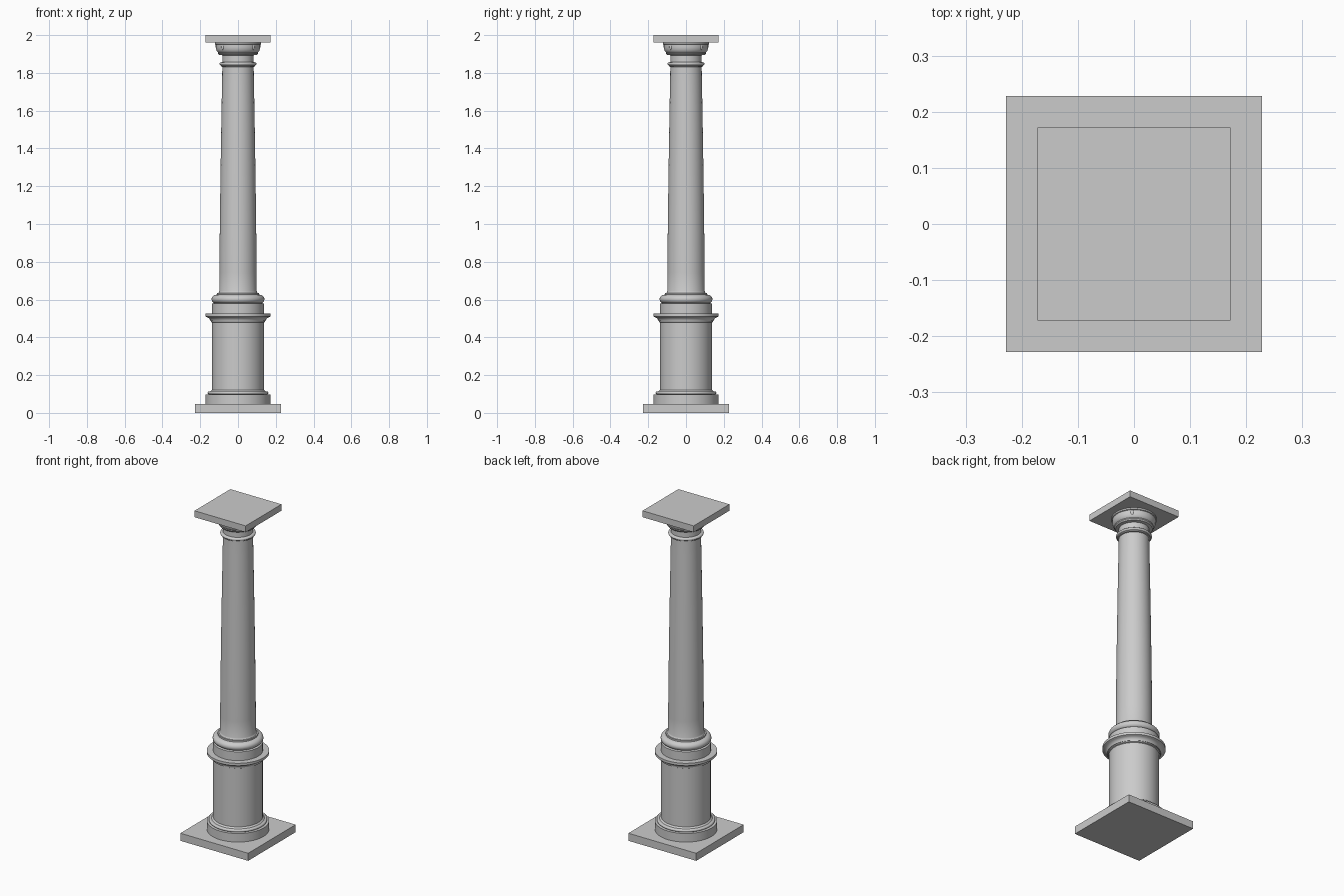
import bpy, bmesh, math
from mathutils import Matrix

if "Cube" in bpy.data.objects:
    bpy.data.objects.remove(bpy.data.objects["Cube"])

SEGMENTS = 48


def finish(name, bm, smooth=True):
    bmesh.ops.recalc_face_normals(bm, faces=bm.faces)
    mesh = bpy.data.meshes.new(name)
    bm.to_mesh(mesh)
    bm.free()
    obj = bpy.data.objects.new(name, mesh)
    bpy.context.collection.objects.link(obj)
    if smooth:
        bpy.ops.object.select_all(action='DESELECT')
        obj.select_set(True)
        bpy.context.view_layer.objects.active = obj
        bpy.ops.object.shade_smooth_by_angle(angle=math.radians(35))
    return obj


def slab(name, half, z0, z1):
    bm = bmesh.new()
    bmesh.ops.create_cube(bm, size=1, matrix=Matrix.Translation((0, 0, (z0 + z1) / 2))
                          @ Matrix.Diagonal((2 * half, 2 * half, z1 - z0, 1)))
    return finish(name, bm, False)


def lathe(name, profile):
    """Turn (radius, height) points around z and cap both ends."""
    bm = bmesh.new()
    rings = []
    for r, z in profile:
        rings.append([bm.verts.new((r * math.cos(a), r * math.sin(a), z))
                      for a in (2 * math.pi * i / SEGMENTS for i in range(SEGMENTS))])
    for low, high in zip(rings, rings[1:]):
        for i in range(SEGMENTS):
            j = (i + 1) % SEGMENTS
            bm.faces.new((low[i], low[j], high[j], high[i]))
    bm.faces.new(rings[0])
    bm.faces.new(rings[-1])
    return finish(name, bm)


def arc(r, z, rr, rz, start, end, steps=8):
    """Elliptical arc of profile points, angles in degrees."""
    angles = [math.radians(start + (end - start) * i / steps) for i in range(steps + 1)]
    return [(r + rr * math.cos(a), z + rz * math.sin(a)) for a in angles]


# Square plinth and square top slab
slab("plinth", 0.228, 0.0, 0.046)
slab("abacus", 0.172, 1.961, 2.0)

# Round pedestal with stepped foot and flared cornice
lathe("pedestal",
      [(0.172, 0.046), (0.172, 0.098), (0.160, 0.098)]
      + arc(0.153, 0.106, 0.008, 0.008, -90, 90, 6)
      + [(0.146, 0.114), (0.137, 0.122), (0.137, 0.478), (0.143, 0.481), (0.143, 0.487)]
      + arc(0.172, 0.482, 0.026, 0.026, 170, 100, 6)
      + [(0.172, 0.510), (0.172, 0.525), (0.137, 0.525)])

# Column base: drum and rounded torus
lathe("column_base",
      [(0.137, 0.525), (0.137, 0.578)]
      + arc(0.112, 0.602, 0.028, 0.024, -60, 90)
      + [(0.112, 0.635), (0.100, 0.635)])

# Tapering shaft with a slight swell
shaft = []
for i in range(13):
    t = i / 12
    shaft.append((0.099 - 0.016 * t ** 1.4, 0.645 + 1.185 * t))
lathe("shaft", [(0.107, 0.633), (0.102, 0.637)] + shaft + [(0.083, 1.905)])

# Neck ring
lathe("neck_ring",
      [(0.083, 1.832), (0.090, 1.834), (0.090, 1.840)]
      + arc(0.089, 1.848, 0.009, 0.008, -80, 80, 6)
      + [(0.083, 1.857)])

# Capital: fillet, swelling cushion and top rim
lathe("capital",
      [(0.083, 1.893), (0.100, 1.896), (0.106, 1.903)]
      + arc(0.098, 1.940, 0.020, 0.034, -65, 0)
      + [(0.118, 1.950), (0.123, 1.952), (0.123, 1.961)])

# Small oval studs on the four diagonals of the capital
for i in range(4):
    bm = bmesh.new()
    turn = Matrix.Rotation(math.radians(45 + 90 * i), 4, 'Z')
    bmesh.ops.create_uvsphere(bm, u_segments=12, v_segments=8, radius=1,
                              matrix=turn @ Matrix.Translation((0.115, 0, 1.937))
                              @ Matrix.Diagonal((0.006, 0.009, 0.015, 1)))
    finish("capital_stud_%d" % (i + 1), bm)
